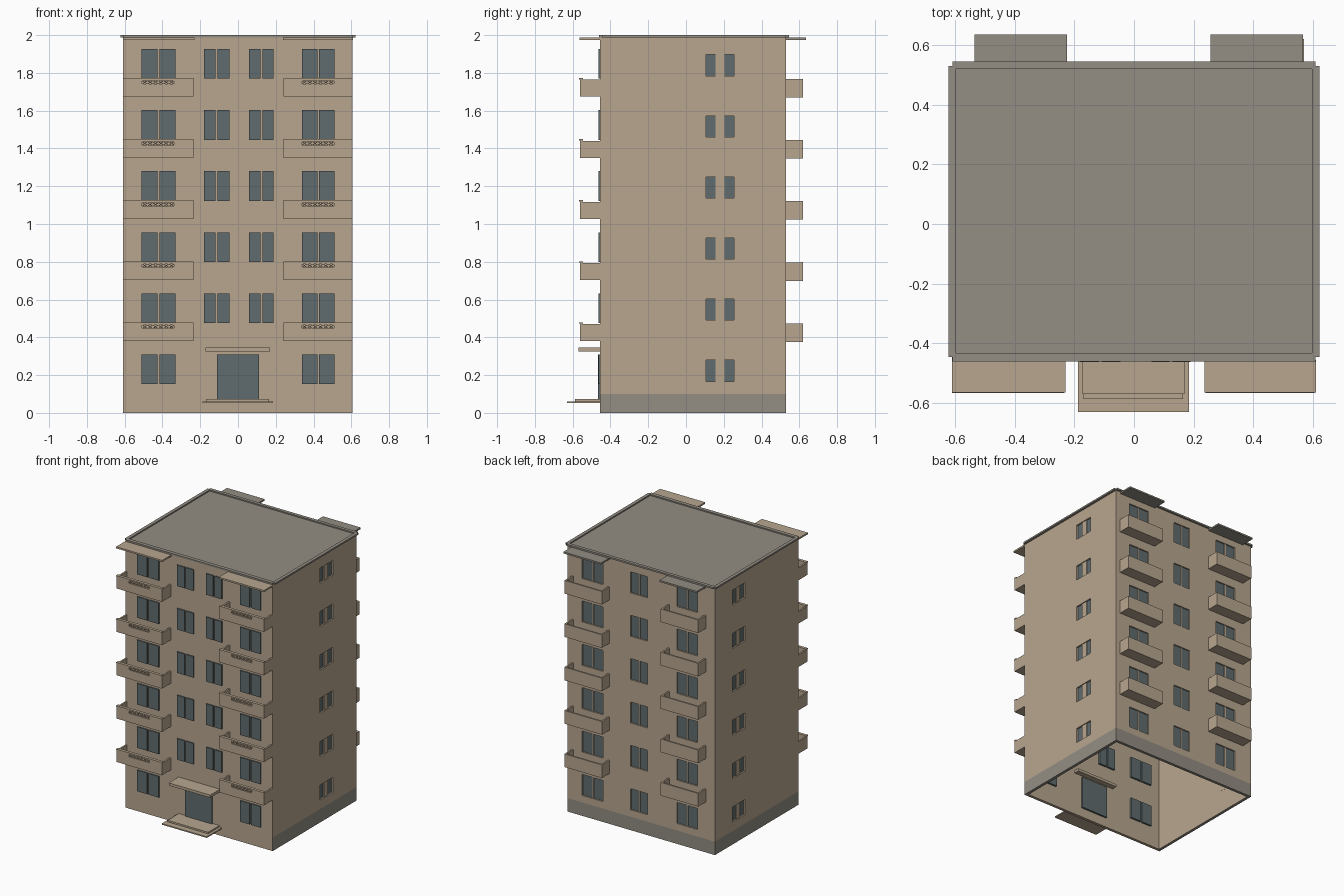
import bpy, bmesh
from mathutils import Matrix, Vector

cube = bpy.data.objects.get("Cube")
if cube:
    bpy.data.objects.remove(cube)


def material(name, rgb):
    m = bpy.data.materials.new(name)
    m.use_nodes = True
    m.diffuse_color = (*rgb, 1)
    m.node_tree.nodes["Principled BSDF"].inputs["Base Color"].default_value = (*rgb, 1)
    return m


TAN = material("tan_plaster", (0.479, 0.381, 0.275))
GREY = material("grey_roof", (0.292, 0.270, 0.227))
GLASS = material("blue_grey_glass", (0.117, 0.150, 0.156))


def add_box(bm, x0, x1, y0, y1, z0, z1):
    mat = (Matrix.Translation(((x0 + x1) / 2, (y0 + y1) / 2, (z0 + z1) / 2))
           @ Matrix.Diagonal((abs(x1 - x0), abs(y1 - y0), abs(z1 - z0), 1)))
    return bmesh.ops.create_cube(bm, size=1, matrix=mat)["verts"]


def finish(name, bm, *mats):
    me = bpy.data.meshes.new(name)
    bm.to_mesh(me)
    bm.free()
    for m in mats:
        me.materials.append(m)
    ob = bpy.data.objects.new(name, me)
    bpy.context.collection.objects.link(ob)
    return ob


def boxes(name, mat, items):
    bm = bmesh.new()
    for b in items:
        add_box(bm, *b)
    return finish(name, bm, mat)


L, R, F, B = -0.61, 0.605, -0.455, 0.53     # wall planes
STEP = 0.3235                               # storey height
FLOORS = [0.152 + STEP * i for i in range(6)]   # window sill heights
WIN_H = 0.157

# Wall shell, open underneath, with a grey plinth on all sides but the front
bm = bmesh.new()
add_box(bm, L, R, F, B, 0, 1.988)
bmesh.ops.delete(bm, geom=[f for f in bm.faces if f.normal.z < -0.5], context="FACES_ONLY")
bmesh.ops.bisect_plane(bm, geom=bm.verts[:] + bm.edges[:] + bm.faces[:],
                       plane_co=(0, 0, 0.1), plane_no=(0, 0, 1))
for f in bm.faces:
    low = f.calc_center_median().z < 0.1
    f.material_index = 0 if low and f.normal.y > -0.5 else 1
walls = finish("walls", bm, GREY, TAN, TAN)
solid = walls.modifiers.new("thickness", "SOLIDIFY")
solid.thickness = 0.03
solid.offset = -1
solid.material_offset = 1

# Window openings in the side and back walls, with their panes and mullions
bm_cut, panes, mullions = bmesh.new(), [], []
for z in FLOORS:
    for wall, d, yc in ((R, -1, 0.18), (L, 1, 0.25)):
        z0, z1 = z + 0.015, z + 0.127
        add_box(bm_cut, wall - 0.02, wall + 0.02, yc - 0.075, yc + 0.075, z0, z1)
        panes.append((wall + d * 0.012, wall + d * 0.02, yc - 0.075, yc + 0.075, z0, z1))
        mullions.append((wall + d * 0.006, wall + d * 0.022, yc - 0.023, yc + 0.023, z0, z1))
    for xc, hw in ((0.40, 0.085), (0.015, 0.07), (-0.38, 0.085)):
        z0, z1 = z, z + WIN_H
        add_box(bm_cut, xc - hw, xc + hw, B - 0.02, B + 0.02, z0, z1)
        panes.append((xc - hw, xc + hw, B - 0.02, B - 0.01, z0, z1))
        mullions.append((xc - 0.005, xc + 0.005, B - 0.022, B - 0.004, z0, z1))
for f in bm_cut.faces:
    f.material_index = 1
cutter = finish("window_cutter", bm_cut, GREY, TAN, TAN)
cutter.hide_render = True
cutter.hide_viewport = True
cut = walls.modifiers.new("window_openings", "BOOLEAN")
cut.object = cutter
cut.operation = "DIFFERENCE"
cut.solver = "EXACT"
boxes("side_and_back_panes", GLASS, panes)
boxes("side_and_back_mullions", TAN, mullions)

# Front windows: pairs of panes standing slightly proud of the wall
front = []
for i, z in enumerate(FLOORS):
    pairs = [(-0.42, 0.09), (0.425, 0.085)]
    if i:
        pairs += [(-0.113, 0.068), (0.124, 0.065)]
    for xc, hw in pairs:
        for s in (-1, 1):
            front.append((xc + s * 0.005, xc + s * hw, F - 0.008, F + 0.035, z, z + WIN_H))
boxes("front_panes", GLASS, front)

# Entrance
boxes("entrance_door", GLASS, [(-0.11, 0.11, F - 0.01, F + 0.035, 0.07, 0.31)])
boxes("entrance_canopy", TAN, [(-0.172, 0.17, -0.57, F + 0.06, 0.325, 0.345)])
boxes("entrance_steps", TAN, [(-0.187, 0.184, -0.63, F + 0.01, 0.052, 0.061),
                              (-0.17, 0.165, -0.587, F + 0.01, 0.061, 0.073)])


# Balconies: floor, two sides and a front panel
def tray(x0, x1, wall, outer, z, h, t=0.012):
    d = t if outer < wall else -t
    return [(x0, x1, wall, outer, z, z + t),
            (x0, x0 + t, wall, outer, z + t, z + h),
            (x1 - t, x1, wall, outer, z + t, z + h)], (outer, outer + d)


def lattice(bm, xc, hw, y, z0, z1, n):
    """Crossed bars filling the opening in a front panel."""
    w = 2 * hw / n
    for k in range(n):
        x = xc - hw + w * (k + 0.5)
        for s in (-1, 1):
            p, q = Vector((x - w / 2, y, z0 if s > 0 else z1)), Vector((x + w / 2, y, z1 if s > 0 else z0))
            v = q - p
            rot = v.to_track_quat("X", "Z").to_matrix().to_4x4()
            bmesh.ops.create_cube(bm, size=1, matrix=Matrix.Translation((p + q) / 2) @ rot
                                  @ Matrix.Diagonal((v.length, 0.006, 0.004, 1)))


bm_f, bm_b = bmesh.new(), bmesh.new()
for z in [0.38 + STEP * i for i in range(5)]:
    for x0, x1 in ((L, -0.235), (0.24, R)):
        parts, (ya, yb) = tray(x0, x1, F, -0.56, z, 0.09)
        xc = (x0 + x1) / 2
        a, b, lo, hi = xc - 0.085, xc + 0.085, z + 0.066, z + 0.086
        parts += [(x0, x1, ya, yb, z, lo), (x0, a, ya, yb, lo, hi), (b, x1, ya, yb, lo, hi),
                  (x0, x1, ya, yb, hi, z + 0.092),
                  (x0, x1, ya - 0.006, yb + 0.004, z + 0.092, z + 0.099)]
        for p in parts:
            add_box(bm_f, *p)
        lattice(bm_f, xc, 0.085, (ya + yb) / 2, lo, hi, 6)
    for x0, x1 in ((-0.535, -0.225), (0.26, 0.57)):
        parts, (ya, yb) = tray(x0, x1, B, 0.62, z - 0.004, 0.098)
        for p in parts + [(x0, x1, ya, yb, z - 0.004, z + 0.094)]:
            add_box(bm_b, *p)
finish("front_balconies", bm_f, TAN)
finish("back_balconies", bm_b, TAN)

# Small canopies over the top balconies
boxes("front_top_canopies", TAN, [(L, -0.23, -0.565, F, 1.975, 1.987), (0.237, 0.61, -0.565, F, 1.975, 1.987)])
boxes("back_top_canopies", GREY, [(-0.535, -0.225, B, 0.635, 1.975, 1.987), (0.257, 0.567, B, 0.635, 1.975, 1.987)])

# Roof: overhanging rim around a slightly sunken deck
X, XI, YF, YB = 0.622, 0.597, -0.432, 0.52
boxes("roof_rim", GREY, [(-X, -XI, -0.445, B, 1.988, 2.0), (XI, X, -0.445, B, 1.988, 2.0),
                         (-0.608, 0.608, -0.46, YF, 1.988, 2.0), (-0.608, 0.608, YB, 0.545, 1.988, 2.0)])
boxes("roof_deck", GREY, [(-XI, XI, YF, YB, 1.984, 1.991)])
